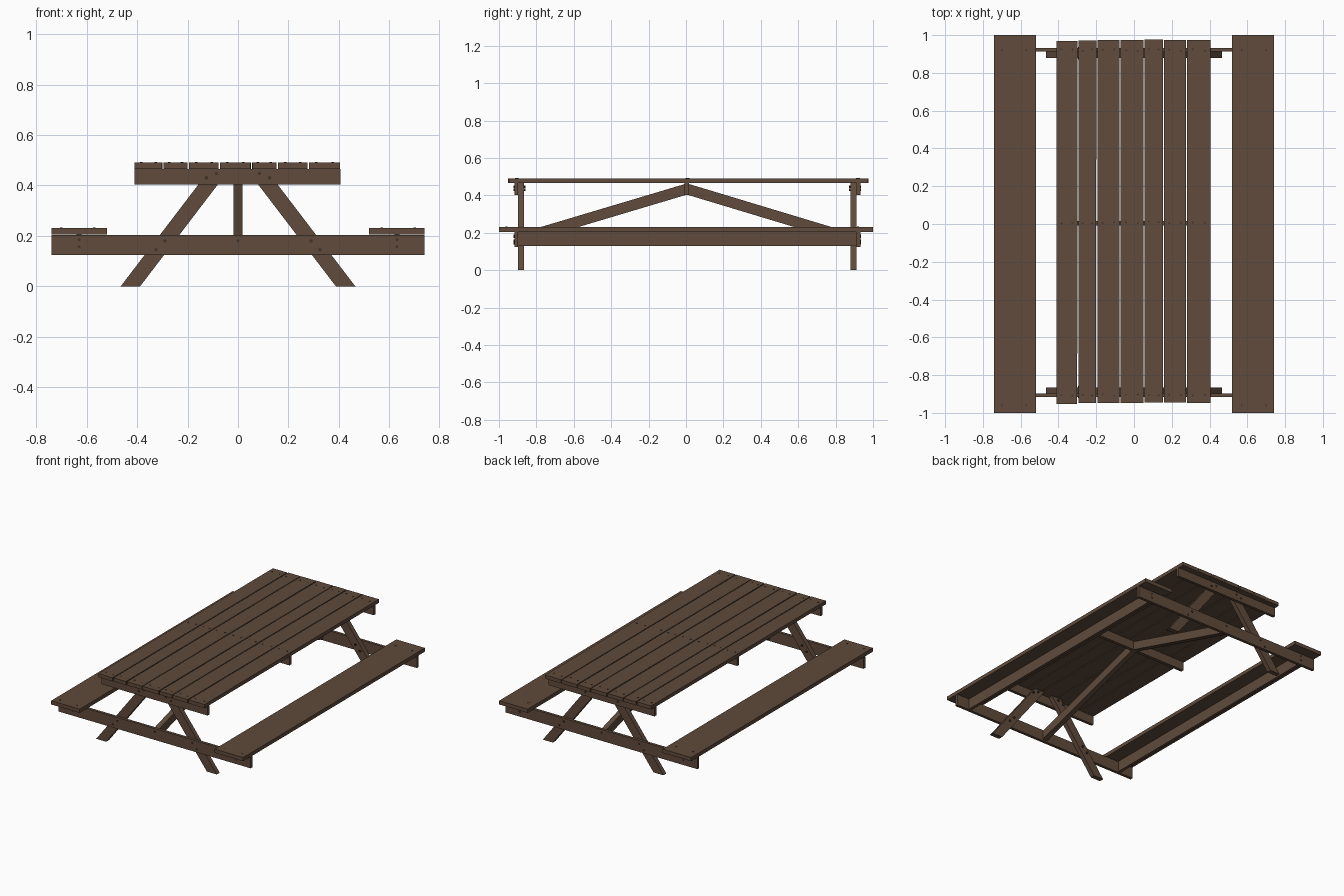
import bpy
import bmesh
import random
from mathutils import Matrix, Vector

random.seed(4)

cube = bpy.data.objects.get("Cube")
if cube:
    bpy.data.objects.remove(cube, do_unlink=True)


def material(name, colour):
    mat = bpy.data.materials.new(name)
    mat.use_nodes = True
    mat.diffuse_color = (*colour, 1)
    mat.node_tree.nodes["Principled BSDF"].inputs["Base Color"].default_value = (*colour, 1)
    return mat


WOOD = material("brown wood", (0.115, 0.069, 0.044))
METAL = material("dark screws", (0.05, 0.033, 0.022))


def add_object(name, bm, mat):
    bmesh.ops.recalc_face_normals(bm, faces=bm.faces)
    mesh = bpy.data.meshes.new(name)
    bm.to_mesh(mesh)
    bm.free()
    mesh.materials.append(mat)
    obj = bpy.data.objects.new(name, mesh)
    bpy.context.collection.objects.link(obj)
    return obj


def board(name, x, y, z, turn=0.0):
    """Box from (low, high) ranges, optionally turned a little about z."""
    bm = bmesh.new()
    size = Matrix.Diagonal((x[1] - x[0], y[1] - y[0], z[1] - z[0], 1))
    centre = Matrix.Translation((sum(x) / 2, sum(y) / 2, sum(z) / 2))
    bmesh.ops.create_cube(bm, size=1, matrix=centre @ Matrix.Rotation(turn, 4, 'Z') @ size)
    return add_object(name, bm, WOOD)


def prism(name, profile, depth):
    """Closed 3D outline pushed along the depth vector."""
    bm = bmesh.new()
    face = bm.faces.new([bm.verts.new(p) for p in profile])
    new = bmesh.ops.extrude_face_region(bm, geom=[face])["geom"]
    verts = [v for v in new if isinstance(v, bmesh.types.BMVert)]
    bmesh.ops.translate(bm, verts=verts, vec=Vector(depth))
    return add_object(name, bm, WOOD)


def pins(name, spots, radius, length, axis):
    """Small round heads centred on the given spots."""
    bm = bmesh.new()
    turn = Matrix.Rotation(1.5708, 4, 'X') if axis == 'Y' else Matrix.Identity(4)
    for spot in spots:
        bmesh.ops.create_cone(bm, cap_ends=True, segments=8, radius1=radius, radius2=radius,
                              depth=length, matrix=Matrix.Translation(spot) @ turn)
    add_object(name, bm, METAL)


# Table top planks, slightly uneven
edges = [-0.413, -0.297, -0.197, -0.074, 0.053, 0.156, 0.278, 0.407]
top_screws = []
for i, (a, b) in enumerate(zip(edges, edges[1:])):
    shift = random.uniform(-0.002, 0.002)
    board(f"top_plank_{i + 1}", (a + 0.003, b - 0.003),
          (-0.951 + shift + i * 0.001, 0.97 + shift + i * 0.001),
          (0.465, 0.49), random.uniform(-0.0008, 0.0008))
    for y in (-0.905, 0.008, 0.92):
        for t in (0.25, 0.75):
            top_screws.append((a + (b - a) * t, y + random.uniform(-0.006, 0.006), 0.488))
pins("top_screws", top_screws, 0.005, 0.008, 'Z')

# Benches with a stiffening rail under each
for side, s in (("left", 1), ("right", -1)):
    board(f"{side}_bench", sorted((0.52 * s, 0.74 * s)), (-1, 1), (0.205, 0.231))
    board(f"{side}_bench_rail", sorted((0.62 * s, 0.64 * s)), (-0.897, 0.912), (0.13, 0.205))
    pins(f"{side}_bench_screws", [(x * s, y, 0.229) for x in (0.57, 0.7) for y in (-0.96, 0.92)],
         0.005, 0.008, 'Z')

# End frames: seat beam, top beam, two slanted legs and bolts
for end, d, face in (("front", -1, -0.917), ("back", 1, 0.932)):
    inner = face - d * 0.02
    span = sorted((face, inner))
    board(f"{end}_seat_beam", (-0.74, 0.74), span, (0.124, 0.203))
    board(f"{end}_top_beam", (-0.41, 0.407), span, (0.403, 0.465))
    for side, s in (("left", 1), ("right", -1)):
        outline = [(0.465 * s, inner, 0), (0.388 * s, inner, 0),
                   (0.033 * s, inner, 0.465), (0.11 * s, inner, 0.465)]
        prism(f"{end}_{side}_leg", outline, (0, -d * 0.032, 0))
    bolts = [(0.325, 0.145), (0.29, 0.18), (0.125, 0.43), (0.085, 0.447)]
    pins(f"{end}_leg_bolts", [(x * s, face - d * 0.028, z) for x, z in bolts for s in (-1, 1)],
         0.007, 0.064, 'Y')
    rail_bolts = [(0.63, 0.185), (-0.63, 0.185), (0.63, 0.157), (-0.63, 0.157), (0, 0.18)]
    pins(f"{end}_rail_bolts", [(x, face, z) for x, z in rail_bolts], 0.006, 0.008, 'Y')

    # Diagonal brace from the seat beam up to the middle of the top
    drop = abs(inner) * 0.3
    prism(f"{end}_brace", [(-0.018, 0.005, 0.464), (-0.018, inner, 0.464 - drop),
                           (-0.018, inner, 0.404 - drop), (-0.018, 0.005, 0.404)], (0.036, 0, 0))

# Middle beam under the top
board("middle_top_beam", (-0.405, 0.402), (-0.007, 0.015), (0.403, 0.465))
